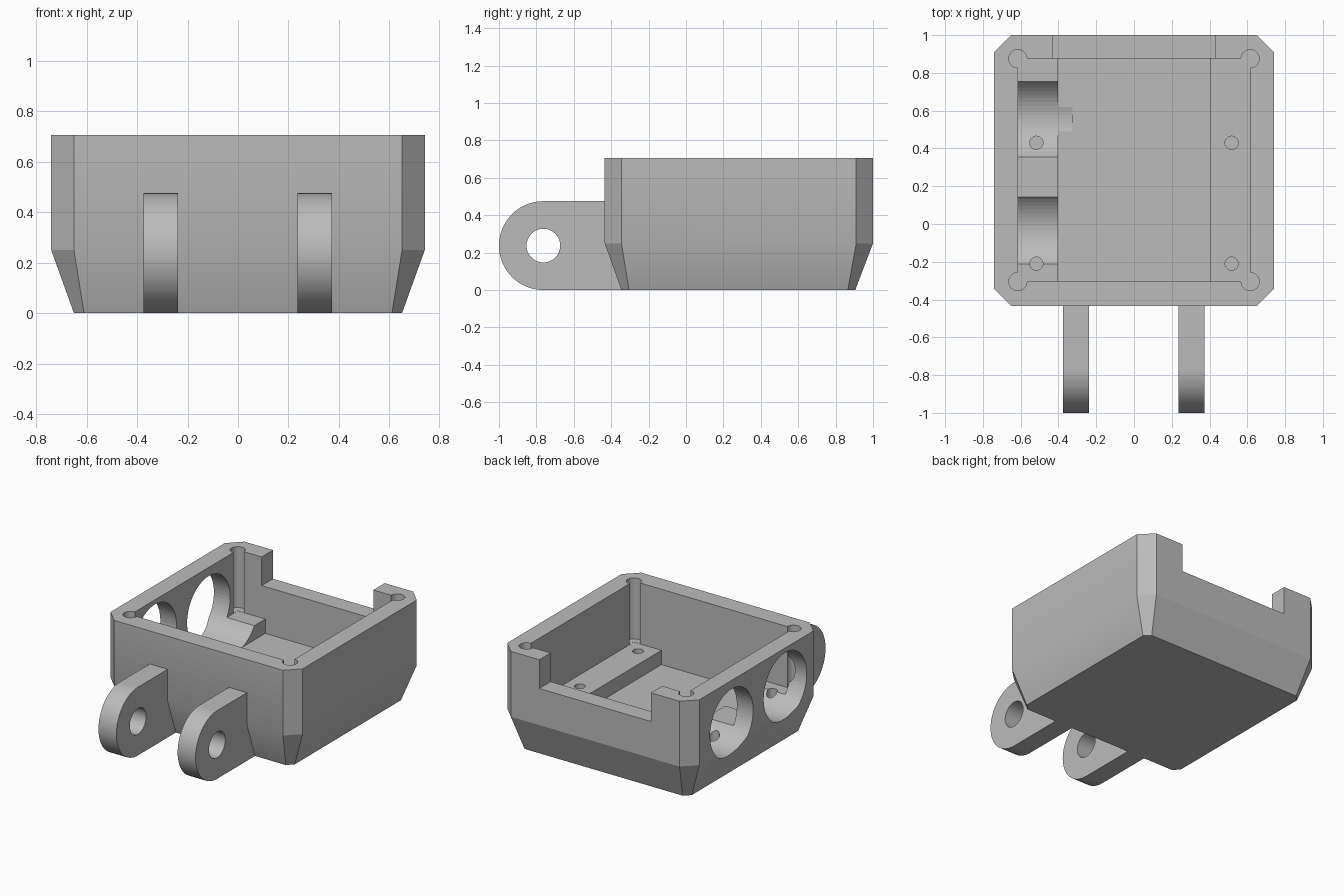
import bpy, bmesh, math
from mathutils import Vector

if "Cube" in bpy.data.objects:
    bpy.data.objects.remove(bpy.data.objects["Cube"])

grey = bpy.data.materials.new("plain grey")
grey.diffuse_color = (0.5, 0.5, 0.5, 1)
grey.use_nodes = True
grey.node_tree.nodes["Principled BSDF"].inputs["Base Color"].default_value = grey.diffuse_color


def loft(name, rings):
    """Closed solid through rings that share a point count."""
    bm = bmesh.new()
    loops = [[bm.verts.new(p) for p in ring] for ring in rings]
    n = len(loops[0])
    bm.faces.new(loops[0])
    bm.faces.new(loops[-1])
    for a, b in zip(loops, loops[1:]):
        for i in range(n):
            j = (i + 1) % n
            bm.faces.new((a[i], a[j], b[j], b[i]))
    bmesh.ops.recalc_face_normals(bm, faces=bm.faces[:])
    me = bpy.data.meshes.new(name)
    bm.to_mesh(me)
    bm.free()
    me.materials.append(grey)
    ob = bpy.data.objects.new(name, me)
    bpy.context.collection.objects.link(ob)
    return ob


def cylinder(name, start, axis, length, r, n):
    start, axis = Vector(start), Vector(axis)
    u = axis.orthogonal().normalized()
    v = axis.cross(u)
    ring = [start + r * (math.cos(t) * u + math.sin(t) * v)
            for t in (2 * math.pi * i / n for i in range(n))]
    return loft(name, [ring, [p + axis * length for p in ring]])


def cut(target, cutter):
    mod = target.modifiers.new(cutter.name, 'BOOLEAN')
    mod.operation, mod.solver, mod.object = 'DIFFERENCE', 'EXACT', cutter
    cutter.hide_render = True
    cutter.hide_viewport = True


def octagon(x, y0, y1, c, z):
    return [(x - c, y0, z), (x, y0 + c, z), (x, y1 - c, z), (x - c, y1, z),
            (c - x, y1, z), (-x, y1 - c, z), (-x, y0 + c, z), (c - x, y0, z)]


def finish(ob):
    bpy.ops.object.select_all(action='DESELECT')
    ob.select_set(True)
    bpy.context.view_layer.objects.active = ob
    bpy.ops.object.shade_smooth_by_angle(angle=math.radians(20))


# Chamfered housing with tapered base
housing = loft("housing", [octagon(0.65, -0.345, 0.905, 0.04, 0),
                           octagon(0.74, -0.435, 1.0, 0.09, 0.25),
                           octagon(0.74, -0.435, 1.0, 0.09, 0.705)])

# Stepped cavity leaves a ledge along each side
section = [(-0.4025, 0.18), (0.4025, 0.18), (0.4025, 0.28), (0.615, 0.28),
           (0.615, 0.9), (-0.615, 0.9), (-0.615, 0.28), (-0.4025, 0.28)]
cut(housing, loft("cavity_cutter", [[(x, y, z) for x, z in section] for y in (-0.305, 0.875)]))

# Notch in the back wall
notch = [(-0.43, 0.505), (0.43, 0.505), (0.43, 0.9), (-0.43, 0.9)]
cut(housing, loft("notch_cutter", [[(x, y, z) for x, z in notch] for y in (0.8, 1.1)]))

# Two round ports through the left wall and ledge
for i, (y, z) in enumerate(((0.555, 0.408), (-0.035, 0.436))):
    cut(housing, cylinder(f"port_cutter_{i}", (-0.9, y, z), (1, 0, 0), 0.575, 0.237, 64))

# Corner screw bores and ledge pilot holes
for s in (-1, 1):
    for y in (-0.305, 0.875):
        cut(housing, cylinder(f"corner_bore_cutter_{s}_{y}", (s * 0.615, y, 0.281), (0, 0, 1), 0.6, 0.048, 32))
    for y in (-0.21, 0.43):
        cut(housing, cylinder(f"pilot_cutter_{s}_{y}", (s * 0.517, y, 0.1), (0, 0, 1), 0.4, 0.035, 24))
finish(housing)

# Rounded hinge lugs on the front
for name, x in (("left_lug", -0.375), ("right_lug", 0.235)):
    arc = [(-0.7625 - 0.2375 * math.sin(t), 0.2375 + 0.2375 * math.cos(t))
           for t in (math.pi * i / 32 for i in range(33))]
    outline = arc + [(-0.335, 0), (-0.425, 0.25), (-0.425, 0.475)]
    lug = loft(name, [[(px, y, z) for y, z in outline] for px in (x, x + 0.138)])
    cut(lug, cylinder(name + "_hole_cutter", (x - 0.1, -0.7625, 0.2375), (1, 0, 0), 0.4, 0.09, 48))
    finish(lug)
